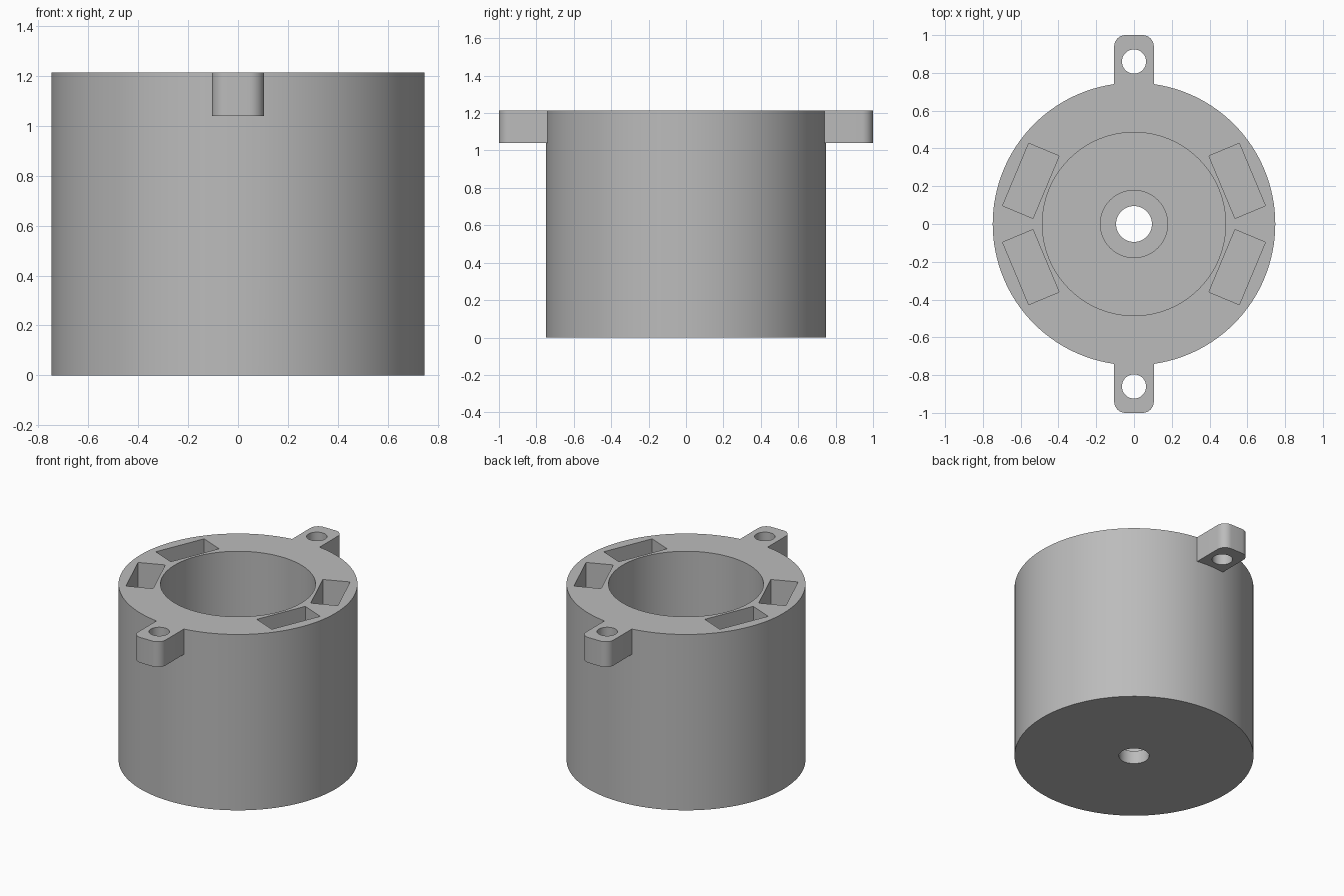
import bpy, bmesh, math
from mathutils import Matrix, Vector

if "Cube" in bpy.data.objects:
    bpy.data.objects.remove(bpy.data.objects["Cube"], do_unlink=True)

HEIGHT = 1.215
RADIUS = 0.748
LUG_BOTTOM = 1.04

grey = bpy.data.materials.new("plain grey")
grey.use_nodes = True
grey.diffuse_color = (0.5, 0.5, 0.5, 1)
grey.node_tree.nodes["Principled BSDF"].inputs["Base Color"].default_value = (0.5, 0.5, 0.5, 1)


def finish(name, bm):
    bmesh.ops.recalc_face_normals(bm, faces=bm.faces)
    mesh = bpy.data.meshes.new(name)
    bm.to_mesh(mesh)
    bm.free()
    mesh.materials.append(grey)
    obj = bpy.data.objects.new(name, mesh)
    bpy.context.collection.objects.link(obj)
    return obj


def lathe(name, profile, steps=128):
    """Spin a closed (radius, z) profile around the z axis."""
    bm = bmesh.new()
    verts = [bm.verts.new((r, 0, z)) for r, z in profile]
    edges = [bm.edges.new((v, verts[(i + 1) % len(verts)])) for i, v in enumerate(verts)]
    bmesh.ops.spin(bm, geom=verts + edges, cent=(0, 0, 0), axis=(0, 0, 1),
                   angle=math.tau, steps=steps, use_duplicate=False)
    bmesh.ops.remove_doubles(bm, verts=bm.verts, dist=1e-4)
    return finish(name, bm)


def prism(name, outline, bottom, top):
    """Extrude an (x, y) outline between two heights."""
    bm = bmesh.new()
    face = bm.faces.new([bm.verts.new((x, y, bottom)) for x, y in outline])
    new = bmesh.ops.extrude_face_region(bm, geom=[face])["geom"]
    bmesh.ops.translate(bm, vec=(0, 0, top - bottom),
                        verts=[g for g in new if isinstance(g, bmesh.types.BMVert)])
    return finish(name, bm)


def arc(cx, cy, r, start, end, n):
    return [(cx + r * math.cos(math.radians(start + (end - start) * i / n)),
             cy + r * math.sin(math.radians(start + (end - start) * i / n)))
            for i in range(n + 1)]


def combine(target, tool, operation):
    tool.hide_render = True
    mod = target.modifiers.new("cut", "BOOLEAN")
    mod.operation, mod.solver, mod.object = operation, "EXACT", tool
    bpy.context.view_layer.objects.active = target
    bpy.ops.object.modifier_apply(modifier=mod.name)
    bpy.data.objects.remove(tool, do_unlink=True)


# Cup body with a deep bore, a floor, a counterbore and a centre hole
BORE, FLOOR = 0.485, 0.18
housing = lathe("housing", [
    (RADIUS, 0), (RADIUS, HEIGHT), (BORE, HEIGHT), (BORE, FLOOR),
    (0.178, FLOOR), (0.178, 0.09), (0.095, 0.09), (0.095, 0)])

# Mounting lugs with rounded outer corners and screw holes
W, ROUND, TIP = 0.105, 0.06, 1.0
for side in (1, -1):
    outline = [(-W, 0.65), (W, 0.65)]
    outline += arc(W - ROUND, TIP - ROUND, ROUND, 0, 90, 8)
    outline += arc(-W + ROUND, TIP - ROUND, ROUND, 90, 180, 8)
    lug = prism("mounting_lug", [(x, y * side) for x, y in outline], LUG_BOTTOM, HEIGHT)
    combine(housing, lug, "UNION")
    hole = prism("screw_hole", arc(0, 0.86 * side, 0.064, 0, 350, 35), 0.9, 1.4)
    combine(housing, hole, "DIFFERENCE")

# Four slanted rectangular pockets in the rim
for sx in (1, -1):
    for sy in (1, -1):
        turn = Matrix.Rotation(math.radians(22.7), 2)
        corners = [turn @ Vector((0.592 + u * 0.087, v * 0.179))
                   for u, v in ((-1, -1), (1, -1), (1, 1), (-1, 1))]
        pocket = prism("rim_pocket", [(c.x * sx, c.y * sy) for c in corners], 0.85, 1.4)
        combine(housing, pocket, "DIFFERENCE")

# Smooth curved walls, keep the rims crisp
bpy.ops.object.select_all(action="DESELECT")
housing.select_set(True)
bpy.context.view_layer.objects.active = housing
bpy.ops.object.shade_smooth_by_angle(angle=math.radians(30))
